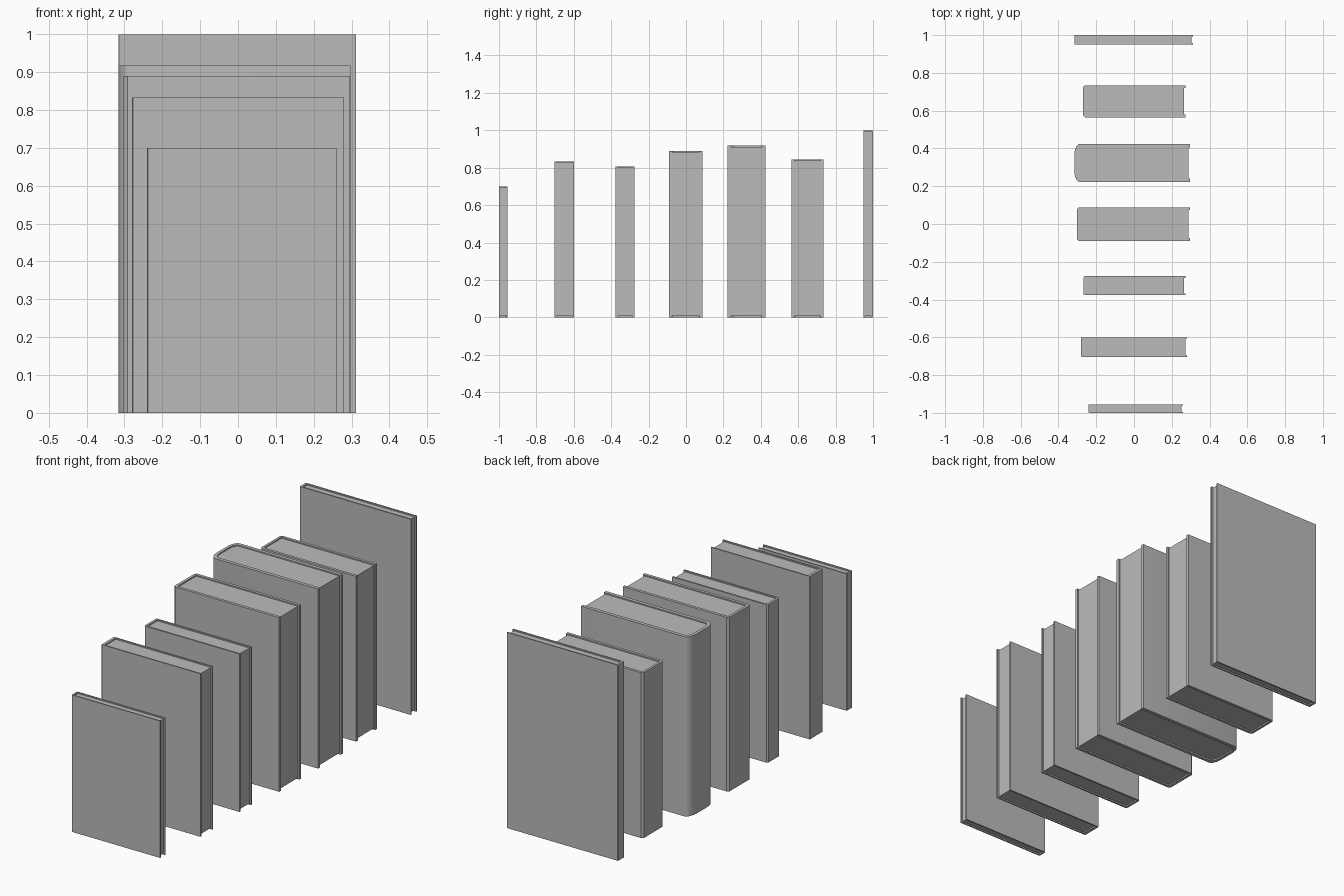
import bpy, bmesh, math

default = bpy.data.objects.get("Cube")
if default:
    bpy.data.objects.remove(default, do_unlink=True)

# Single neutral colour
grey = bpy.data.materials.new("neutral_grey")
grey.use_nodes = True
colour = (0.5, 0.5, 0.5, 1)
grey.diffuse_color = colour
grey.node_tree.nodes["Principled BSDF"].inputs["Base Color"].default_value = colour


def spine_outline(left, right, half, rx, ry, steps):
    """Open outline: fore edge, around the spine, back to the fore edge."""
    side = [(right, -half)]
    for i in range(steps + 1):
        a = math.pi / 2 * i / steps
        side.append((left + rx * (1 - math.sin(a)), -half + ry * (1 - math.cos(a))))
    return side + [(x, -y) for x, y in reversed(side)]


def extrude(name, outline, y, bottom, top):
    bm = bmesh.new()
    face = bm.faces.new([bm.verts.new((px, py + y, bottom)) for px, py in outline])
    result = bmesh.ops.extrude_face_region(bm, geom=[face])
    verts = [v for v in result["geom"] if isinstance(v, bmesh.types.BMVert)]
    bmesh.ops.translate(bm, vec=(0, 0, top - bottom), verts=verts)
    bmesh.ops.recalc_face_normals(bm, faces=bm.faces)
    mesh = bpy.data.meshes.new(name)
    bm.to_mesh(mesh)
    bm.free()
    mesh.materials.append(grey)
    obj = bpy.data.objects.new(name, mesh)
    bpy.context.collection.objects.link(obj)
    return obj


def book(name, y0, y1, left, right, height, board, spine, rx, ry, steps):
    y, half = (y0 + y1) / 2, (y1 - y0) / 2
    outer = spine_outline(left, right, half, rx, ry, steps)
    k = 0.8 if steps > 1 else 0.3
    inner = (left + spine, half - board, rx * k, ry * k, steps)
    # Cover: boards and spine as one U-shaped wrap
    wrap = spine_outline(inner[0], right, *inner[1:])
    cover = extrude(name + "_cover", outer + wrap[::-1], y, 0, height)
    # Page block, set in from the cover on three sides
    block = spine_outline(inner[0], right - 0.008, *inner[1:])
    pages = extrude(name + "_pages", block, y, 0.007, height - 0.006)
    if steps > 1:
        for obj in (cover, pages):
            bpy.ops.object.select_all(action="DESELECT")
            obj.select_set(True)
            bpy.context.view_layer.objects.active = obj
            bpy.ops.object.shade_smooth_by_angle(angle=math.radians(30))


# Front and back y, spine x, fore edge x, height, board, spine, corner, steps
book("booklet", -1.0, -0.955, -0.24, 0.26, 0.70, 0.006, 0.008, 0.002, 0.002, 1)
book("slim_book", -0.703, -0.6, -0.28, 0.28, 0.833, 0.007, 0.014, 0.002, 0.002, 1)
book("short_book", -0.376, -0.276, -0.268, 0.272, 0.807, 0.009, 0.012, 0.006, 0.006, 1)
book("thick_book", -0.09, 0.088, -0.302, 0.296, 0.89, 0.015, 0.014, 0.01, 0.01, 1)
book("round_spine_book", 0.222, 0.424, -0.316, 0.297, 0.918, 0.018, 0.015, 0.03, 0.06, 6)
book("medium_book", 0.565, 0.734, -0.27, 0.272, 0.845, 0.014, 0.012, 0.01, 0.01, 1)
book("tall_book", 0.95, 1.0, -0.316, 0.312, 1.0, 0.007, 0.012, 0.002, 0.002, 1)
